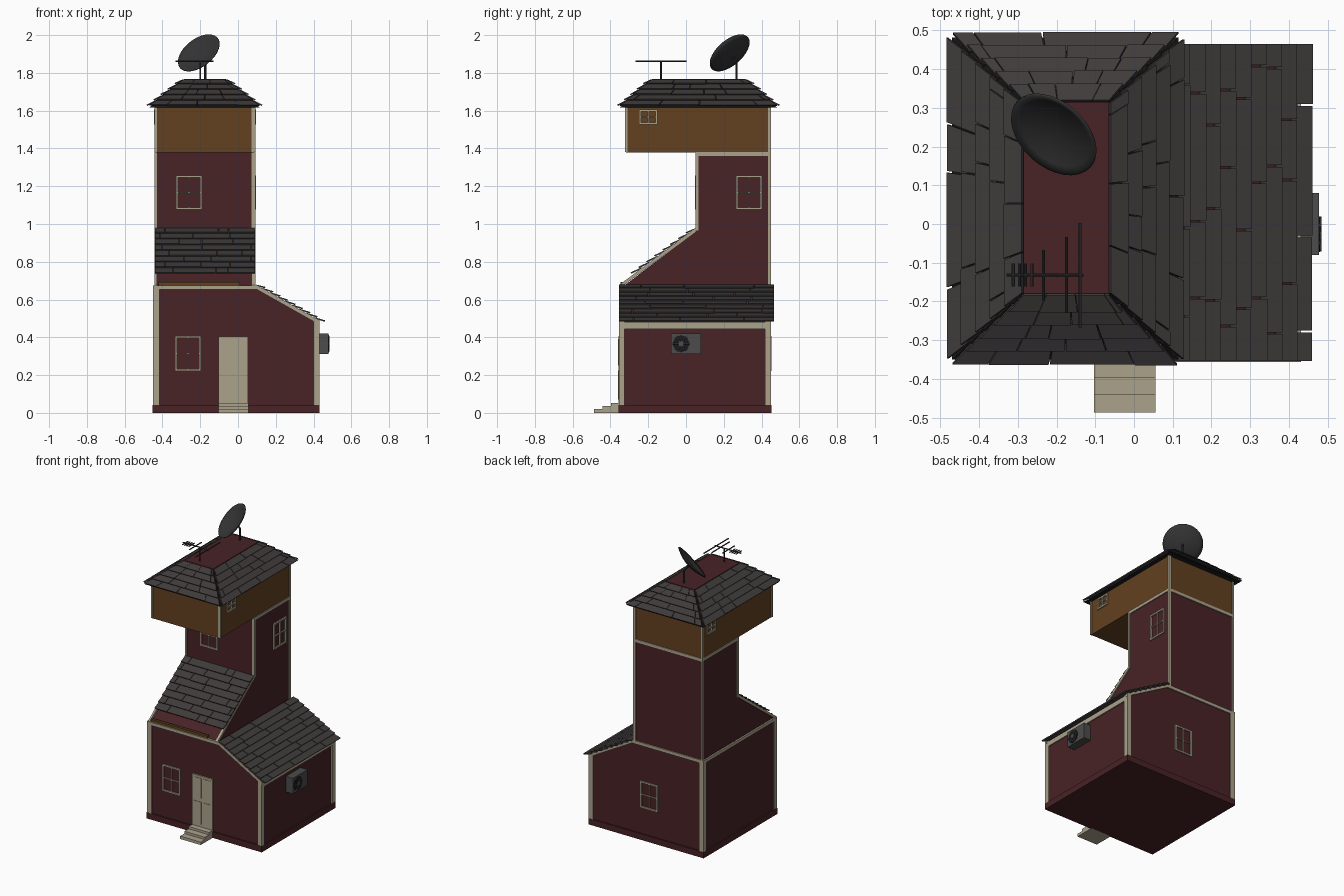
import bpy, bmesh, math, random
from mathutils import Vector

random.seed(4)
cube = bpy.data.objects.get("Cube")
if cube:
    bpy.data.objects.remove(cube, do_unlink=True)


def material(name, rgb):
    m = bpy.data.materials.new(name)
    m.use_nodes = True
    m.diffuse_color = (*rgb, 1)
    m.node_tree.nodes["Principled BSDF"].inputs["Base Color"].default_value = (*rgb, 1)
    return m


RED = material("barn red", (0.065, 0.016, 0.019))
OCHRE = material("ochre wood", (0.125, 0.052, 0.015))
CREAM = material("cream trim", (0.41, 0.36, 0.26))
SLATE = material("slate shingle", (0.050, 0.044, 0.044))
SEAM = material("dark seam", (0.012, 0.011, 0.011))
METAL = material("dark metal", (0.034, 0.034, 0.034))
GREY = material("unit grey", (0.075, 0.072, 0.075))


def finish(name, bm, mat):
    bmesh.ops.recalc_face_normals(bm, faces=bm.faces)
    mesh = bpy.data.meshes.new(name)
    bm.to_mesh(mesh)
    bm.free()
    mesh.materials.append(mat)
    ob = bpy.data.objects.new(name, mesh)
    bpy.context.collection.objects.link(ob)
    return ob


def loft(bm, low, high):
    """Closed solid between two matching loops."""
    a = [bm.verts.new(p) for p in low]
    b = [bm.verts.new(p) for p in high]
    bm.faces.new(a)
    bm.faces.new(b)
    for i in range(len(a)):
        j = (i + 1) % len(a)
        bm.faces.new((a[i], a[j], b[j], b[i]))


def prism(name, profile, axis, lo, hi, mat):
    """Extrude a 2D profile along x or y."""
    put = (lambda p, d: (d, p[0], p[1])) if axis == "x" else (lambda p, d: (p[0], d, p[1]))
    bm = bmesh.new()
    loft(bm, [put(p, lo) for p in profile], [put(p, hi) for p in profile])
    return finish(name, bm, mat)


def box(name, x, y, z, mat):
    return prism(name, [(x[0], z[0]), (x[1], z[0]), (x[1], z[1]), (x[0], z[1])], "y", y[0], y[1], mat)


def band(name, path, width, axis, lo, hi, mat):
    """Flat board hanging below a path."""
    lower = [(p[0], p[1] - width) for p in reversed(path)]
    return prism(name, path + lower, axis, lo, hi, mat)


def rod(name, a, b, radius, mat):
    a, b = Vector(a), Vector(b)
    bm = bmesh.new()
    bmesh.ops.create_cone(bm, cap_ends=True, segments=8, radius1=radius, radius2=radius, depth=(b - a).length)
    ob = finish(name, bm, mat)
    ob.location = (a + b) / 2
    ob.rotation_euler = (b - a).to_track_quat("Z", "Y").to_euler()
    return ob


def shingles(name, eave_a, eave_b, top_a, top_b, rows, lift=0.012):
    """Overlapping courses of boards, split at random seams."""
    a, b, c, d = map(Vector, (eave_a, eave_b, top_a, top_b))
    n = (b - a).cross(c - a).normalized()
    n *= 1 if n.z > 0 else -1
    thick = n * 0.008
    bm = bmesh.new()
    for r in range(rows):
        t0, t1 = r / rows, min((r + 1.2) / rows, 1)
        l0, r0 = a.lerp(c, t0) + n * lift, b.lerp(d, t0) + n * lift
        l1, r1 = a.lerp(c, t1), b.lerp(d, t1)
        cuts = [0] + sorted(random.uniform(k + 0.1, k + 0.9) / 3 for k in range(3)) + [1]
        for u, v in zip(cuts, cuts[1:]):
            u, v = u + 0.003, v - 0.003
            slip = (l0 - l1) * random.uniform(0, 0.06)
            quad = [l0.lerp(r0, u) + slip, l0.lerp(r0, v) + slip, l1.lerp(r1, v), l1.lerp(r1, u)]
            loft(bm, quad, [p + thick for p in quad])
    return finish(name, bm, SLATE)


def window(name, face, side, centre, z, size):
    """Frame and glazing bars on a wall; face is 'x' or 'y', side the wall position."""
    w, h = size[0] / 2, size[1] / 2
    bar = 0.011
    bars = [(-w, -w + bar, -h, h), (w - bar, w, -h, h), (-w, w, -h, -h + bar), (-w, w, h - bar, h),
            (-0.003, 0.003, -h, h), (-w, w, -0.003, 0.003)]
    for u0, u1, v0, v1 in bars:
        u, v = (centre + u0, centre + u1), (z + v0, z + v1)
        s = (side - 0.009, side + 0.009)
        if face == "x":
            box(name, s, u, v, CREAM)
        else:
            box(name, u, s, v, CREAM)


# Lower house with lean-to profile
house_top = [(-0.45, 0.675), (0.1, 0.675), (0.432, 0.488)]
prism("house_walls", [(-0.443, 0.01), (0.423, 0.01), (0.423, 0.485), (0.1, 0.67), (-0.443, 0.67)], "y", -0.348, 0.443, RED)
box("plinth", (-0.452, 0.432), (-0.357, 0.452), (0, 0.042), RED)
for label, y0, y1 in (("front", -0.356, -0.34), ("back", 0.435, 0.451)):
    band(label + "_eave_trim", house_top, 0.022, "y", y0, y1, CREAM)
box("left_eave_trim", (-0.451, -0.44), (-0.355, 0.45), (0.653, 0.675), CREAM)
box("right_eave_trim", (0.42, 0.431), (-0.355, 0.45), (0.445, 0.48), CREAM)
for x0, x1, edge, top in ((-0.451, -0.415, -0.451, 0.66), (0.4, 0.431, 0.431, 0.485)):
    s = 1 if edge > 0 else -1
    for y0, y1, out in ((-0.356, -0.325, -0.356), (0.418, 0.451, 0.451)):
        inner = out + (0.012 if out < 0 else -0.012)
        box("corner_board", (x0, x1), sorted((out, inner)), (0.042, top), CREAM)
        box("corner_board", sorted((edge, edge - s * 0.012)), (y0, y1), (0.042, top), CREAM)

# Tower with sloping front
prism("tower_walls", [(-0.345, 0.66), (0.443, 0.66), (0.443, 1.38), (0.057, 1.38), (0.057, 0.965)], "x", -0.435, 0.085, RED)
rake = [(-0.356, 0.676), (0.053, 0.98)]
for x0, x1 in ((-0.443, -0.43), (0.072, 0.092)):
    band("rake_trim", rake, 0.02, "x", x0, x1, CREAM)
    box("tower_front_board", (x0, x1), (0.05, 0.066), (0.965, 1.38), CREAM)
    box("tower_back_board", (x0, x1), (0.435, 0.451), (0.67, 1.62), CREAM)
    box("tower_side_rail", (x0, x1), (0.05, 0.45), (1.36, 1.38), CREAM)
    box("upper_room_board", (x0, x1), (-0.323, -0.31), (1.38, 1.62), CREAM)
box("tower_back_rail", (-0.44, 0.09), (0.44, 0.45), (1.36, 1.38), CREAM)
box("slope_batten", (-0.42, 0.01), (-0.348, -0.33), (0.673, 0.692), OCHRE)

# Overhanging upper room
box("upper_room", (-0.437, 0.086), (-0.317, 0.444), (1.378, 1.63), OCHRE)

# Roofs
shingles("lean_to_roof", (0.45, -0.357, 0.473), (0.45, 0.468, 0.473), (0.095, -0.357, 0.672), (0.095, 0.468, 0.672), 9)
shingles("porch_roof", (-0.44, -0.28, 0.728), (0.092, -0.28, 0.728), (-0.44, 0.055, 0.972), (0.092, 0.055, 0.972), 8)
eave = [(-0.47, -0.35), (0.115, -0.35), (0.115, 0.482), (-0.47, 0.482)]
crown = [(-0.286, -0.18), (-0.064, -0.18), (-0.064, 0.315), (-0.286, 0.315)]
bm = bmesh.new()
loft(bm, [(x, y, 1.617) for x, y in eave], [(x, y, 1.757) for x, y in crown])
finish("roof_core", bm, SEAM)
for i, label in enumerate(("front", "right_hand", "back", "left_hand")):
    j = (i + 1) % 4
    shingles(label + "_hip_roof", (*eave[i], 1.617), (*eave[j], 1.617), (*crown[i], 1.76), (*crown[j], 1.76), 5)
box("roof_deck", (-0.286, -0.064), (-0.18, 0.315), (1.75, 1.767), RED)

# Windows
window("house_front_window", "y", -0.348, -0.265, 0.315, (0.138, 0.185))
window("house_back_window", "y", 0.443, -0.03, 0.315, (0.138, 0.185))
window("tower_front_window", "y", 0.057, -0.26, 1.167, (0.138, 0.18))
window("tower_side_window", "x", 0.085, 0.333, 1.167, (0.138, 0.18))
window("upper_side_window", "x", 0.086, -0.2, 1.567, (0.098, 0.08))
window("upper_far_window", "x", -0.437, 0.35, 1.567, (0.098, 0.08))

# Door with four raised panels, and steps
box("door", (-0.102, 0.053), (-0.358, -0.34), (0.04, 0.405), CREAM)
for x in (-0.088, -0.017):
    for z0, z1 in ((0.07, 0.225), (0.25, 0.39)):
        box("door_panel", (x, x + 0.057), (-0.361, -0.35), (z0, z1), CREAM)
for i, y in enumerate((-0.487, -0.441, -0.396)):
    box("step", (-0.103, 0.055), (y, -0.35), (0, 0.02 + 0.016 * i), CREAM)

# Air conditioner
box("cooling_unit", (0.42, 0.478), (-0.08, 0.08), (0.312, 0.42), GREY)
rod("fan_grille", (0.47, -0.026, 0.366), (0.481, -0.026, 0.366), 0.046, SEAM).scale = (1, 1, 1)
rod("fan_hub", (0.47, -0.026, 0.366), (0.484, -0.026, 0.366), 0.015, GREY)
for k in range(6):
    t = k * math.pi / 3
    rod("fan_spoke", (0.481, -0.026, 0.366), (0.481, -0.026 + 0.045 * math.cos(t), 0.366 + 0.045 * math.sin(t)), 0.003, GREY)

# Aerial
rod("aerial_mast", (-0.2, -0.132, 1.76), (-0.2, -0.132, 1.862), 0.005, METAL)
rod("aerial_boom", (-0.33, -0.132, 1.862), (-0.13, -0.132, 1.862), 0.004, METAL)
for x, half in ((-0.139, 0.135), (-0.174, 0.098), (-0.234, 0.065), (-0.264, 0.03), (-0.28, 0.03), (-0.296, 0.03), (-0.312, 0.03)):
    rod("aerial_element", (x, -0.132 - half, 1.862), (x, -0.132 + half, 1.862), 0.004, METAL)

# Satellite dish: shallow bowl aimed up and forward
aim = Vector((-0.51, -0.57, 0.65)).normalized()
bm = bmesh.new()
profile = [bm.verts.new((0.128 * k / 6, 0, 0.03 * ((k / 6) ** 2 - 1))) for k in range(7)]
edges = [bm.edges.new(pair) for pair in zip(profile, profile[1:])]
bmesh.ops.spin(bm, geom=profile + edges, axis=(0, 0, 1), cent=(0, 0, 0), angle=math.tau, steps=32)
bmesh.ops.remove_doubles(bm, verts=bm.verts, dist=0.0005)
dish = finish("dish", bm, METAL)
dish.location = Vector((-0.207, 0.232, 1.905))
dish.rotation_euler = aim.to_track_quat("Z", "Y").to_euler()
shell = dish.modifiers.new("Thickness", "SOLIDIFY")
shell.thickness = 0.005
for p in dish.data.polygons:
    p.use_smooth = True
rod("dish_post", (-0.173, 0.267, 1.755), (-0.173, 0.267, 1.85), 0.006, METAL)
rod("dish_arm", (-0.173, 0.267, 1.85), dish.location - aim * 0.03, 0.006, METAL)
